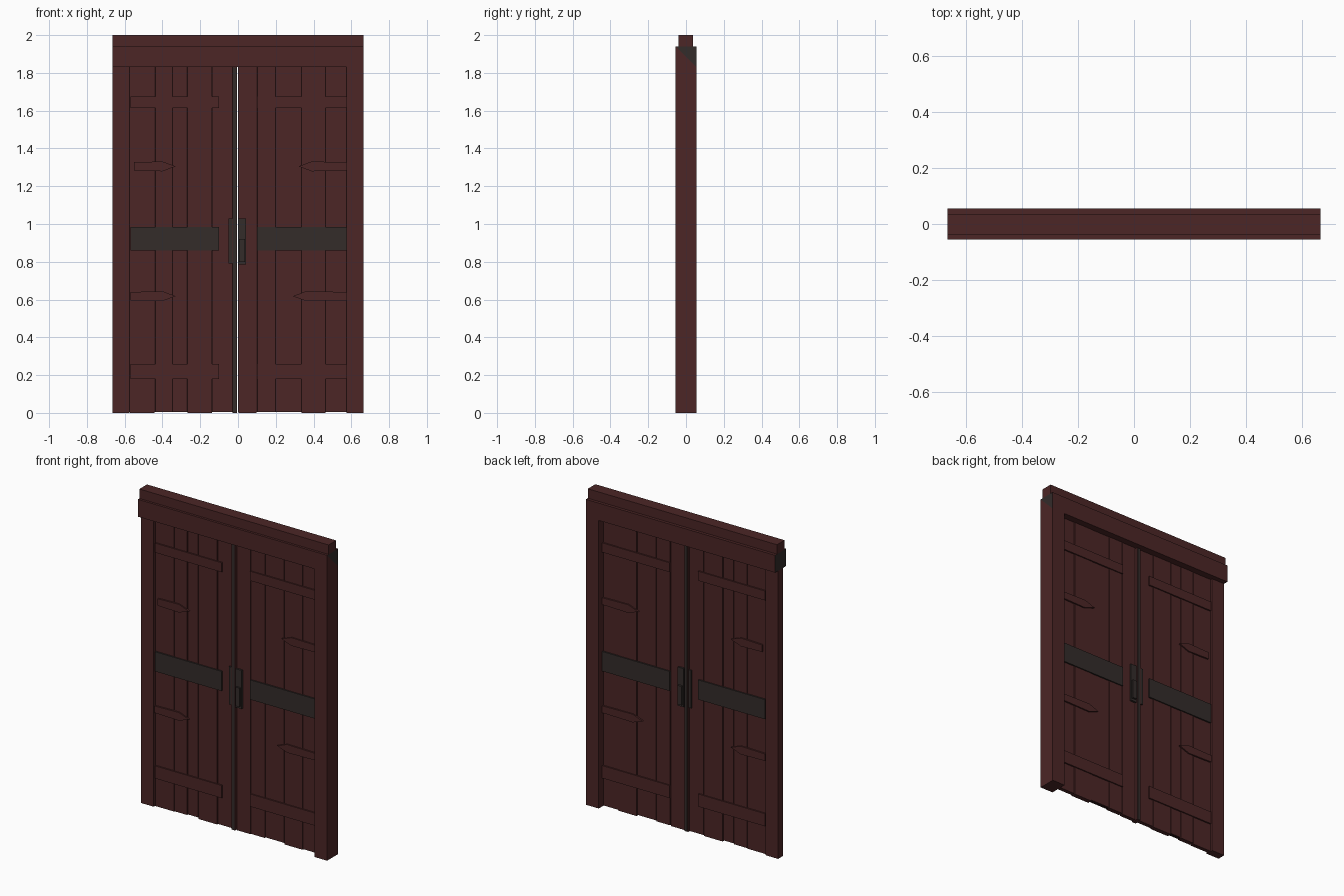
import bpy, bmesh

if "Cube" in bpy.data.objects:
    bpy.data.objects.remove(bpy.data.objects["Cube"])


def material(name, rgb):
    m = bpy.data.materials.new(name)
    m.diffuse_color = (*rgb, 1)
    m.use_nodes = True
    m.node_tree.nodes["Principled BSDF"].inputs["Base Color"].default_value = m.diffuse_color
    return m


WOOD = material("dark red wood", (0.072, 0.019, 0.019))
IRON = material("dark iron", (0.033, 0.025, 0.023))
GAP = material("shadowed wood", (0.025, 0.008, 0.008))


def finish(bm, name, *mats):
    bmesh.ops.recalc_face_normals(bm, faces=bm.faces)
    me = bpy.data.meshes.new(name)
    bm.to_mesh(me)
    bm.free()
    for m in mats:
        me.materials.append(m)
    ob = bpy.data.objects.new(name, me)
    bpy.context.collection.objects.link(ob)
    return ob


def prism(name, outline, y0, y1, mat):
    """Extrude an x-z outline between two depths."""
    bm = bmesh.new()
    face = bm.faces.new([bm.verts.new((x, y0, z)) for x, z in outline])
    ext = bmesh.ops.extrude_face_region(bm, geom=[face])
    for v in ext["geom"]:
        if isinstance(v, bmesh.types.BMVert):
            v.co.y = y1
    return finish(bm, name, mat)


def box(name, x0, x1, y0, y1, z0, z1, mat):
    return prism(name, [(x0, z0), (x1, z0), (x1, z1), (x0, z1)], y0, y1, mat)


# Frame: posts, lintel and cap
box("left_post", -0.665, -0.575, -0.025, 0.025, 0, 1.84, WOOD)
box("right_post", 0.575, 0.665, -0.055, 0.055, 0, 1.83, WOOD)
lintel = box("lintel", -0.665, 0.665, -0.055, 0.055, 1.83, 1.94, WOOD)
box("lintel_cap", -0.665, 0.665, -0.04, 0.036, 1.94, 2.0, WOOD)

# Iron end plates on the lintel: left end whole, right end upper back corner
lintel.data.materials.append(IRON)
bm = bmesh.new()
bm.from_mesh(lintel.data)
for f in list(bm.faces):
    if f.normal.x < -0.9:
        f.material_index = 1
    elif f.normal.x > 0.9:
        pair = [v for v in f.verts
                if (v.co.y < 0) == (v.co.z > 1.9)]
        new, _ = bmesh.utils.face_split(f, *pair)
        for part in (f, new):
            if part.calc_center_median().y > 0:
                part.material_index = 1
bm.to_mesh(lintel.data)
bm.free()

# Doors: dark core with planks of slightly different thickness
seams = {"left": [-0.575, -0.44, -0.345, -0.27, -0.135, -0.03],
         "right": [0.0, 0.10, 0.20, 0.335, 0.465, 0.575]}
for side, xs in seams.items():
    box(side + "_door_core", xs[0], xs[-1], -0.006, 0.006, 0.005, 1.83, GAP)
    for i, (a, b) in enumerate(zip(xs, xs[1:])):
        t = 0.012 + 0.002 * (i % 2)
        box(f"{side}_door_plank", a + 0.002, b - 0.002, -t, t,
            0.004 * (i % 3), 1.83, WOOD)

# Iron strip covering the meeting edge of the doors
box("meeting_strip", -0.03, -0.004, -0.022, 0.022, 0, 1.83, WOOD)
box("meeting_strip_edge", -0.026, -0.008, -0.025, 0.025, 0.002, 1.828, IRON)

for s, face in ((-1, "front"), (1, "back")):
    # Wooden battens and iron bands across each door
    for z0, z1, mat, part in ((1.615, 1.675, WOOD, "batten"),
                              (0.18, 0.26, WOOD, "batten"),
                              (0.86, 0.985, IRON, "band")):
        for x0, x1 in ((-0.57, -0.10), (0.10, 0.574)):
            box(f"{face}_{part}", x0, x1, s * 0.010, s * 0.021, z0, z1, mat)

    # Pointed strap hinges
    for tip, root, zc in ((-0.33, -0.55, 1.305), (0.32, 0.574, 1.305),
                          (-0.33, -0.57, 0.618), (0.29, 0.574, 0.618)):
        d = 1 if tip > root else -1
        n = tip - 0.07 * d
        prism(face + "_strap_hinge",
              [(root, zc - 0.022), (n, zc - 0.026), (tip, zc),
               (n, zc + 0.026), (root, zc + 0.022)],
              s * 0.010, s * 0.022, WOOD)

    # Lock plates and pull handle
    box(face + "_left_lock_plate", -0.05, -0.03, s * 0.010, s * 0.020, 0.79, 1.03, IRON)
    box(face + "_right_lock_plate", 0.0, 0.042, s * 0.010, s * 0.024, 0.785, 1.03, IRON)
    box(face + "_handle", 0.006, 0.036, s * 0.02, s * 0.036, 0.80, 0.92, IRON)
